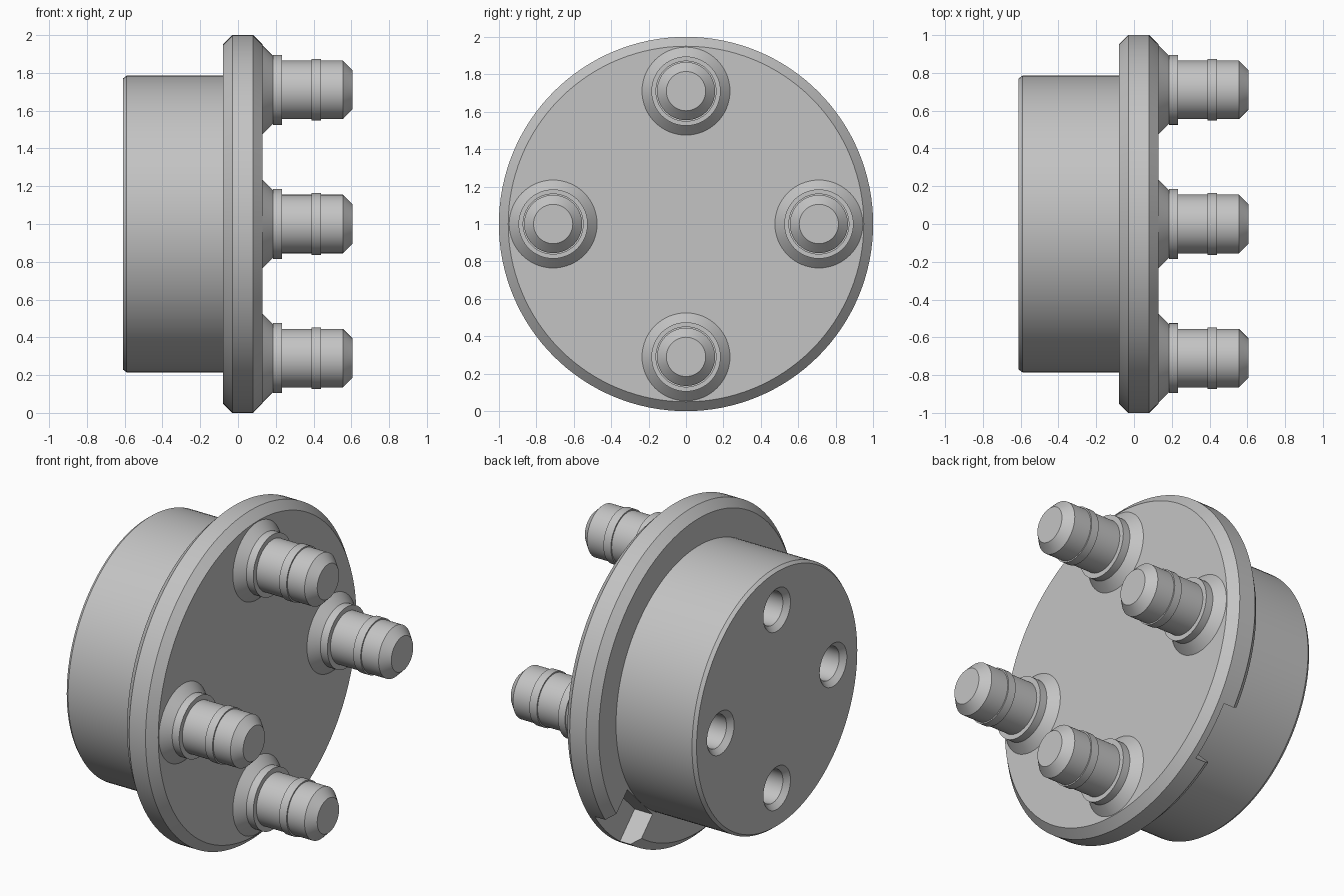
import bpy, bmesh, math
from mathutils import Matrix, Vector

cube = bpy.data.objects.get("Cube")
if cube:
    bpy.data.objects.remove(cube, do_unlink=True)

GREY = (0.55, 0.55, 0.55, 1)
grey = bpy.data.materials.new("plain grey")
grey.use_nodes = True
grey.diffuse_color = GREY
grey.node_tree.nodes["Principled BSDF"].inputs["Base Color"].default_value = GREY

CENTRE = Vector((0, 0, 1))


def finish(name, bm):
    bmesh.ops.recalc_face_normals(bm, faces=bm.faces)
    mesh = bpy.data.meshes.new(name)
    bm.to_mesh(mesh)
    bm.free()
    mesh.materials.append(grey)
    ob = bpy.data.objects.new(name, mesh)
    bpy.context.collection.objects.link(ob)
    return ob


def lathe(name, profile, offset, segments):
    """Turn (x, radius) points around a line parallel to x, capped at both ends."""
    bm = bmesh.new()
    rings = []
    for x, r in profile:
        ring = []
        for i in range(segments):
            a = 2 * math.pi * i / segments
            ring.append(bm.verts.new(Vector((x, r * math.cos(a), r * math.sin(a))) + offset))
        rings.append(ring)
    for lower, upper in zip(rings, rings[1:]):
        for i in range(segments):
            j = (i + 1) % segments
            bm.faces.new((lower[i], lower[j], upper[j], upper[i]))
    bm.faces.new(rings[0])
    bm.faces.new(rings[-1])
    return finish(name, bm)


def around(radius, i):
    a = i * math.pi / 2
    return CENTRE + Vector((0, radius * math.cos(a), radius * math.sin(a)))


def smooth(ob):
    bpy.ops.object.select_all(action='DESELECT')
    ob.select_set(True)
    bpy.context.view_layer.objects.active = ob
    bpy.ops.object.shade_smooth_by_angle(angle=math.radians(25))


def cut(ob, cutter):
    mod = ob.modifiers.new(cutter.name, 'BOOLEAN')
    mod.operation = 'DIFFERENCE'
    mod.solver = 'EXACT'
    mod.object = cutter
    bpy.context.view_layer.objects.active = ob
    bpy.ops.object.modifier_apply(modifier=mod.name)
    bpy.data.objects.remove(cutter, do_unlink=True)


# Drum and bevelled flange in one turned body
body = lathe("drum_and_flange", [(-0.61, 0.77), (-0.59, 0.785), (-0.08, 0.785), (-0.08, 0.95),
                                 (-0.03, 1.0), (0.08, 1.0), (0.13, 0.95)], CENTRE, 128)

# Countersunk holes in the drum end
for i in range(4):
    cut(body, lathe("hole_cutter", [(-0.64, 0.16), (-0.58, 0.1), (-0.2, 0.1)], around(0.54, i), 48))

# Keyway through the rear part of the flange
bm = bmesh.new()
bmesh.ops.create_cube(bm, size=1)
bmesh.ops.transform(bm, verts=bm.verts, matrix=Matrix.Translation(CENTRE)
                    @ Matrix.Rotation(-math.pi / 4, 4, 'X')
                    @ Matrix.Translation((-0.02, 0.935, 0))
                    @ Matrix.Diagonal((0.12, 0.3, 0.34, 1)))
cut(body, finish("keyway_cutter", bm))
smooth(body)

# Four studs with conical foot, collar, raised band and chamfered tip
STUD = [(0.1, 0.235), (0.13, 0.235), (0.185, 0.18), (0.185, 0.185), (0.232, 0.185),
        (0.232, 0.155), (0.39, 0.155), (0.39, 0.163), (0.44, 0.163), (0.44, 0.155),
        (0.555, 0.155), (0.605, 0.105)]
for i, place in enumerate(("back", "top", "front", "bottom")):
    smooth(lathe(place + "_stud", STUD, around(0.71, i), 64))
